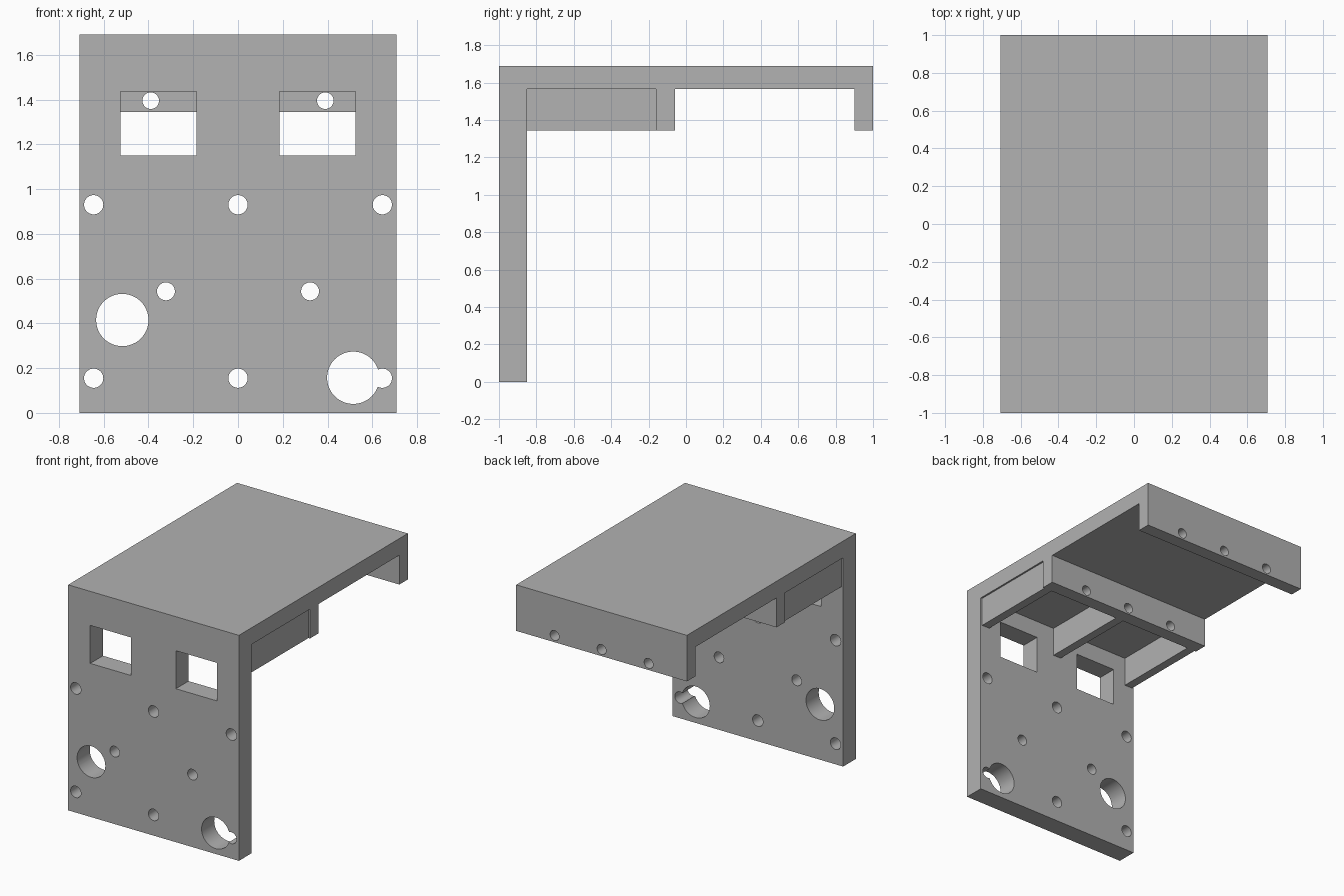
import bpy, bmesh, math
from mathutils import Matrix

cube = bpy.data.objects.get("Cube")
if cube:
    bpy.data.objects.remove(cube, do_unlink=True)

grey = bpy.data.materials.new("plain grey")
grey.use_nodes = True
grey.diffuse_color = (0.445, 0.445, 0.445, 1)
grey.node_tree.nodes["Principled BSDF"].inputs["Base Color"].default_value = (0.445, 0.445, 0.445, 1)

HALF = 0.708            # half width
TOP, UNDER, DROP = 1.69, 1.565, 1.345   # top face, slab underside, bottom of bar and lip
PLATE_BACK = -0.85


def make_object(name, bm):
    bmesh.ops.recalc_face_normals(bm, faces=bm.faces)
    mesh = bpy.data.meshes.new(name)
    bm.to_mesh(mesh)
    bm.free()
    mesh.materials.append(grey)
    obj = bpy.data.objects.new(name, mesh)
    bpy.context.collection.objects.link(obj)
    return obj


def box(name, x, y, z):
    bm = bmesh.new()
    bmesh.ops.create_cube(bm, size=1)
    for v in bm.verts:
        for i, (lo, hi) in enumerate((x, y, z)):
            v.co[i] = hi if v.co[i] > 0 else lo
    return make_object(name, bm)


def rod(name, x, z, radius, y0, y1):
    bm = bmesh.new()
    turn = Matrix.Translation((x, (y0 + y1) / 2, z)) @ Matrix.Rotation(math.pi / 2, 4, "X")
    bmesh.ops.create_cone(bm, cap_ends=True, segments=48, radius1=radius,
                          radius2=radius, depth=y1 - y0, matrix=turn)
    return make_object(name, bm)


def combine(target, tool, operation):
    mod = target.modifiers.new(operation, "BOOLEAN")
    mod.operation = operation
    mod.solver = "EXACT"
    mod.object = tool
    bpy.ops.object.select_all(action="DESELECT")
    bpy.context.view_layer.objects.active = target
    target.select_set(True)
    bpy.ops.object.modifier_apply(modifier=mod.name)
    bpy.data.objects.remove(tool, do_unlink=True)


# Bracket: side profile with front plate, top slab, cross bar and rear lip
profile = [(-1, 0), (PLATE_BACK, 0), (PLATE_BACK, UNDER), (-0.16, UNDER),
           (-0.16, DROP), (-0.06, DROP), (-0.06, UNDER), (0.9, UNDER),
           (0.9, DROP), (1, DROP), (1, TOP), (-1, TOP)]
bm = bmesh.new()
face = bm.faces.new([bm.verts.new((-HALF, y, z)) for y, z in profile])
side = bmesh.ops.extrude_face_region(bm, geom=[face])
moved = [g for g in side["geom"] if isinstance(g, bmesh.types.BMVert)]
bmesh.ops.translate(bm, verts=moved, vec=(2 * HALF, 0, 0))
bracket = make_object("bracket", bm)

# Ribs joining front plate to cross bar
for x in (-0.662, 0, 0.662):
    rib = box("rib", (x - 0.033, x + 0.033), (PLATE_BACK - 0.02, -0.14), (DROP, UNDER + 0.02))
    combine(bracket, rib, "UNION")

# Windows in the front plate
for s in (-1, 1):
    xs = sorted((s * 0.185, s * 0.525))
    combine(bracket, box("window_cutter", xs, (-1.1, -0.8), (1.15, 1.435)), "DIFFERENCE")

# Round holes in the front plate
holes = [(x, z, 0.043) for x in (-0.645, 0, 0.645) for z in (0.155, 0.93)]
holes += [(x, 0.543, 0.04) for x in (-0.322, 0.322)]
holes += [(-0.517, 0.415, 0.117), (0.515, 0.157, 0.117)]
for x, z, radius in holes:
    combine(bracket, rod("hole_cutter", x, z, radius, -1.1, -0.8), "DIFFERENCE")

# Aligned holes through cross bar and rear lip
for x in (-0.39, 0, 0.39):
    start = -0.2 if x else -0.165
    combine(bracket, rod("bar_hole_cutter", x, 1.395, 0.037, start, 1.1), "DIFFERENCE")

bpy.context.view_layer.objects.active = bracket
bracket.select_set(True)
bpy.ops.object.shade_smooth_by_angle(angle=math.radians(30))
